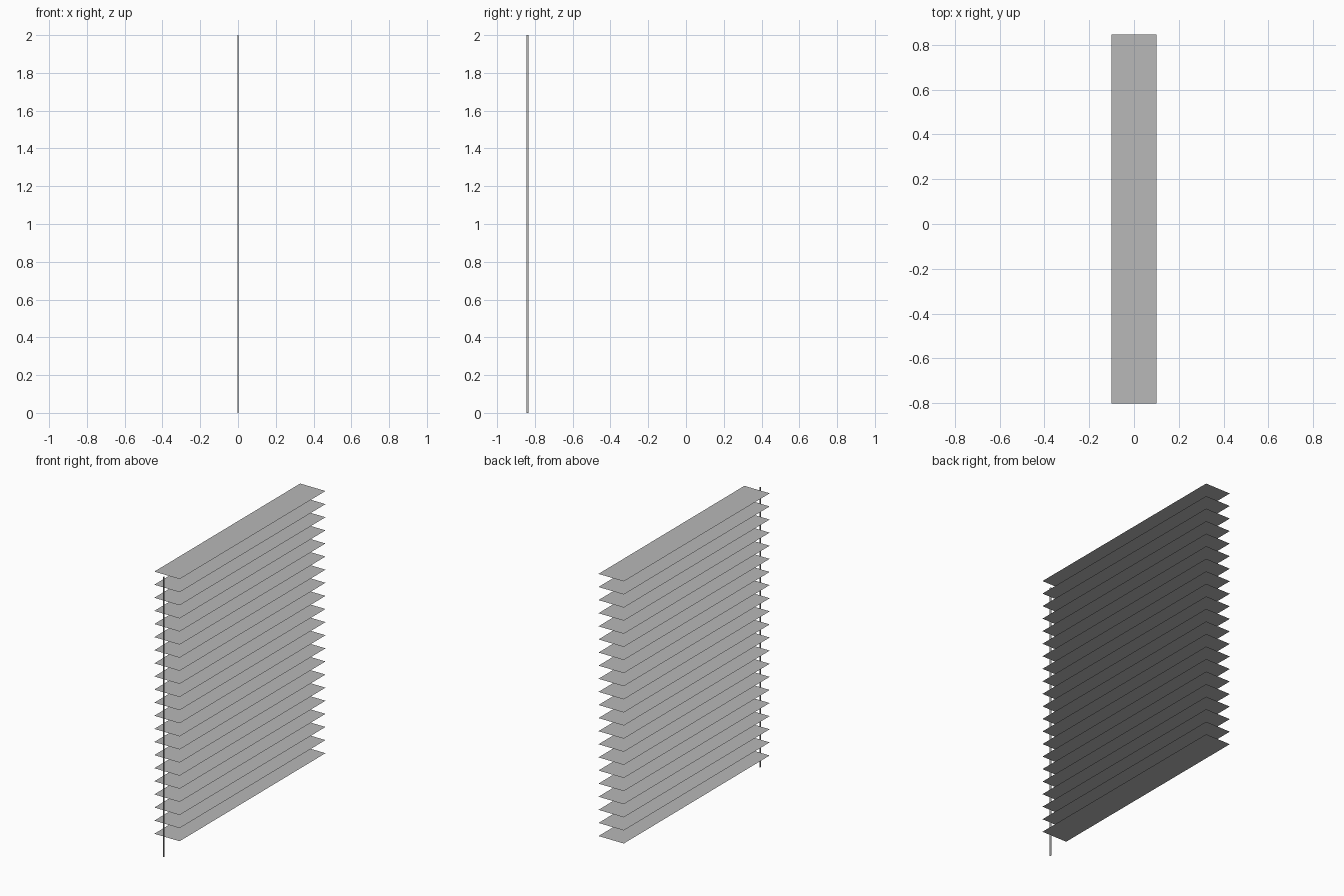
import bpy, bmesh

if "Cube" in bpy.data.objects:
    bpy.data.objects.remove(bpy.data.objects["Cube"])

grey = bpy.data.materials.new("light grey")
grey.diffuse_color = (0.48, 0.48, 0.48, 1)
grey.use_nodes = True
grey.node_tree.nodes["Principled BSDF"].inputs["Base Color"].default_value = grey.diffuse_color


def make_object(name, bm):
    mesh = bpy.data.meshes.new(name)
    bm.to_mesh(mesh)
    bm.free()
    mesh.materials.append(grey)
    obj = bpy.data.objects.new(name, mesh)
    bpy.context.collection.objects.link(obj)
    return obj


# One paper-thin slat, facing up, repeated evenly up to the top
COUNT, SPACING, TOP = 21, 0.09365, 1.997
bm = bmesh.new()
x, y0, y1 = 0.1, -0.802, 0.845
z = TOP - (COUNT - 1) * SPACING
bm.faces.new([bm.verts.new(p) for p in
              ((-x, y0, z), (x, y0, z), (x, y1, z), (-x, y1, z))])
slats = make_object("blind_slats", bm)
array = slats.modifiers.new("stack", 'ARRAY')
array.count = COUNT
array.use_relative_offset = False
array.use_constant_offset = True
array.constant_offset_displace = (0, 0, SPACING)

# Thin open-ended pull cord in front of the slats
bm = bmesh.new()
w, c0, c1 = 0.003, -0.845, -0.833
corners = ((-w, c0), (w, c0), (w, c1), (-w, c1))
low = [bm.verts.new((px, py, 0)) for px, py in corners]
high = [bm.verts.new((px, py, 2)) for px, py in corners]
for i in range(4):
    j = (i + 1) % 4
    bm.faces.new((low[i], low[j], high[j], high[i]))
make_object("pull_cord", bm)
